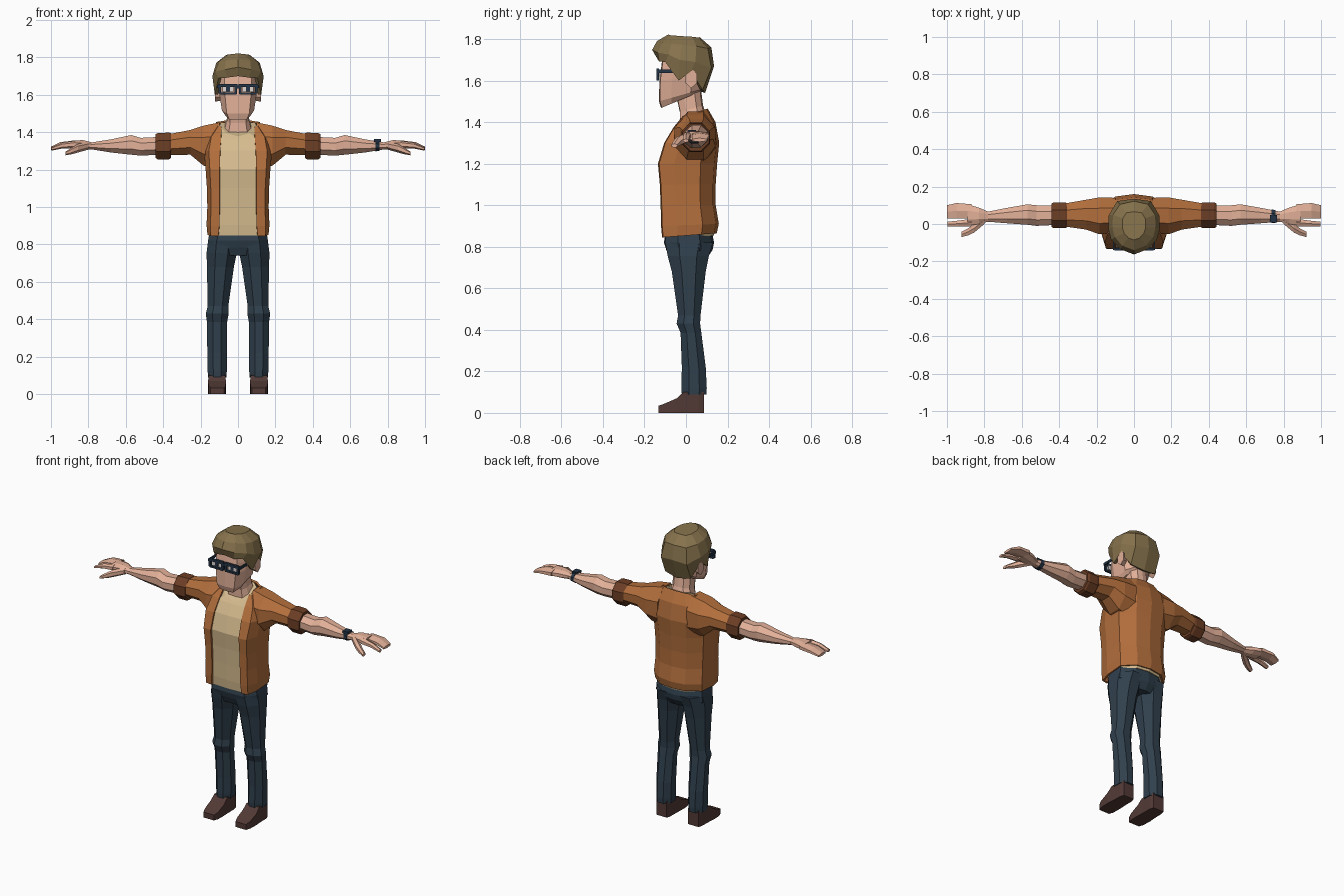
import bpy, bmesh, math
from mathutils import Vector, Matrix


def material(name, r, g, b):
    m = bpy.data.materials.new(name)
    lin = [((c / 255 + 0.055) / 1.055) ** 2.4 for c in (r, g, b)]
    m.diffuse_color = (*lin, 1)
    return m


JACKET = material("rust_cloth", 178, 110, 60)
CUFF = material("dark_brown_cloth", 108, 62, 37)
SHIRT = material("cream_cloth", 214, 188, 143)
JEANS = material("navy_denim", 48, 64, 77)
SHOE = material("brown_leather", 82, 58, 54)
SKIN = material("skin", 226, 176, 152)
HAIR = material("sandy_hair", 134, 114, 76)
FRAME = material("blue_black", 36, 52, 70)
EYE = material("eye_white", 225, 215, 210)


def finish(name, bm, mat, mirror=False, thick=0):
    bmesh.ops.recalc_face_normals(bm, faces=bm.faces)
    me = bpy.data.meshes.new(name)
    bm.to_mesh(me)
    bm.free()
    me.materials.append(mat)
    ob = bpy.data.objects.new(name, me)
    bpy.context.collection.objects.link(ob)
    if thick:
        s = ob.modifiers.new("thickness", 'SOLIDIFY')
        s.thickness, s.offset = thick, -1
    if mirror:
        m = ob.modifiers.new("mirror", 'MIRROR')
        m.use_mirror_merge = False
    return ob


def loft(name, rings, mat, closed=True, caps=True, **kw):
    """Skin a run of equal-sized point rings."""
    bm = bmesh.new()
    rows = [[bm.verts.new(p) for p in r] for r in rings]
    n = len(rows[0])
    for a, b in zip(rows, rows[1:]):
        for i in range(n if closed else n - 1):
            j = (i + 1) % n
            bm.faces.new((a[i], a[j], b[j], b[i]))
    if caps:
        bm.faces.new(rows[0])
        bm.faces.new(rows[-1])
    return finish(name, bm, mat, **kw)


def section(axis, pos, a0, a1, b0, b1, n=8):
    """Polygon filling the given extents, across the given axis."""
    out = []
    k = 1 / math.cos(math.pi / n)
    for i in range(n):
        t = 2 * math.pi * (i + 0.5) / n
        a = (a0 + a1) / 2 + (a1 - a0) / 2 * k * math.cos(t)
        b = (b0 + b1) / 2 + (b1 - b0) / 2 * k * math.sin(t)
        out.append({'x': (pos, a, b), 'y': (a, pos, b), 'z': (a, b, pos)}[axis])
    return out


def tube(name, axis, rows, mat, n=8, mirror=True):
    return loft(name, [section(axis, *r, n=n) for r in rows], mat, mirror=mirror)


def both(half):
    """Complete a half ring by reflecting it in x."""
    return half + [(-x, y, z) for x, y, z in reversed(half) if x > 1e-6]


def body(w, yf, yb, zf, zb, xe=0.0):
    """Ring of a trunk: half width, front and back y, front and back z."""
    d, dz = yb - yf, zb - zf
    pts = [(xe, 0), (xe + (w - xe) * 0.7, 0.02), (w, 0.28), (w, 0.72), (w * 0.55, 0.95), (0, 1)]
    return both([(x, yf + d * t, zf + dz * t) for x, t in pts])


def boxes(name, items, mat, mirror=False):
    bm = bmesh.new()
    for c, s in items:
        bmesh.ops.create_cube(bm, size=1, matrix=Matrix.Translation(c) @ Matrix.Diagonal((*s, 1)))
    return finish(name, bm, mat, mirror=mirror)


# Jacket, open at the front: w, y front, y back, z front, z back, opening edge
trunk = [(.163, -.115, .148, .845, .865, .105), (.168, -.12, .158, .90, .91, .10),
         (.164, -.122, .143, 1.0, 1.0, .098), (.166, -.126, .143, 1.1, 1.1, .098),
         (.173, -.135, .15, 1.2, 1.2, .098), (.182, -.105, .16, 1.3, 1.3, .095),
         (.165, -.06, .142, 1.375, 1.40, .09), (.115, -.015, .105, 1.43, 1.465, .088)]
loft("jacket", [body(*r) for r in trunk], JACKET, closed=False, caps=False, thick=0.012)

# Shirt just inside the jacket, with a scooped neck
shirt = [body(w - .014, yf + .006, yb - .014, zf + .003, zb - .012)
         for w, yf, yb, zf, zb, xe in trunk[:-2]]
shirt.append(body(.145, -.062, .128, 1.365, 1.39))
shirt.append(both([(0, -.05, 1.378), (.062, -.038, 1.395), (.098, -.005, 1.435),
                   (.092, .055, 1.452), (.05, .09, 1.455), (0, .094, 1.455)]))
loft("shirt", shirt, SHIRT)

# Sleeves and rolled cuffs
tube("sleeve", 'x', [(.10, -.045, .14, 1.20, 1.452), (.185, -.055, .142, 1.222, 1.435),
                     (.255, -.03, .13, 1.28, 1.412), (.38, -.012, .108, 1.278, 1.388)], JACKET)
tube("cuff", 'x', [(.358, -.018, .112, 1.262, 1.395), (.37, -.022, .116, 1.255, 1.398),
                   (.428, -.022, .116, 1.255, 1.396), (.44, -.016, .11, 1.262, 1.39)], CUFF)

# Forearm and palm
tube("arm", 'x', [(.42, -.005, .098, 1.28, 1.375), (.52, -.01, .10, 1.275, 1.37),
                  (.57, -.004, .105, 1.28, 1.385), (.68, .004, .086, 1.292, 1.362),
                  (.78, .012, .066, 1.308, 1.346), (.83, .0, .088, 1.308, 1.358),
                  (.89, -.01, .105, 1.315, 1.355)], SKIN)
# Fingers and thumb
tube("fingers", 'x', [(.87, .03, .106, 1.318, 1.354), (.95, .03, .112, 1.318, 1.345),
                      (1.0, .03, .10, 1.306, 1.322)], SKIN, n=6)
tube("index_finger", 'x', [(.87, -.012, .028, 1.318, 1.352), (.94, -.014, .018, 1.315, 1.342),
                           (.998, -.014, .012, 1.303, 1.318)], SKIN, n=6)
tube("thumb", 'x', [(.80, .0, .04, 1.31, 1.345), (.855, -.046, .0, 1.295, 1.335),
                    (.885, -.06, -.022, 1.286, 1.318), (.922, -.07, -.042, 1.278, 1.295)], SKIN, n=6)

# Wrist watch on one arm
tube("watch_strap", 'x', [(.735, .004, .078, 1.298, 1.356), (.757, .006, .074, 1.30, 1.354)],
     FRAME, mirror=False)
boxes("watch_face", [((.746, .028, 1.355), (.036, .04, .016))], FRAME)

# Jeans: hips and legs
loft("hips", [body(*r) for r in [(.12, -.075, .10, .742, .742), (.163, -.095, .128, .785, .785),
                                 (.16, -.106, .135, .82, .82), (.152, -.10, .125, .87, .87)]], JEANS)
tube("leg", 'z', [(.82, .004, .16, -.10, .13), (.755, .006, .168, -.088, .11),
                  (.68, .022, .166, -.068, .095), (.47, .052, .162, -.038, .07),
                  (.43, .05, .172, -.045, .068), (.385, .058, .166, -.026, .074),
                  (.22, .06, .164, -.02, .095), (.12, .06, .162, -.022, .10),
                  (.088, .062, .16, -.02, .098)], JEANS)

# Shoes
tube("shoe", 'y', [(-.133, .076, .148, 0, .034), (-.105, .066, .158, 0, .044),
                   (-.045, .065, .16, 0, .07), (-.012, .067, .157, 0, .10),
                   (.06, .068, .155, 0, .105), (.086, .075, .148, 0, .10)], SHOE, n=4)

# Neck and head
loft("neck", [body(*r) for r in [(.09, -.043, .085, 1.372, 1.44), (.07, -.03, .088, 1.40, 1.462),
                                 (.06, -.03, .082, 1.45, 1.48), (.058, -.045, .07, 1.52, 1.58)]], SKIN)
loft("head", [body(*r) for r in [(.068, -.12, .065, 1.468, 1.545), (.086, -.13, .082, 1.50, 1.56),
                                 (.10, -.128, .088, 1.60, 1.62), (.104, -.12, .09, 1.66, 1.66),
                                 (.10, -.112, .10, 1.72, 1.72), (.06, -.07, .06, 1.78, 1.78)]], SKIN)
tube("ear", 'x', [(.09, .0, .04, 1.575, 1.645), (.122, -.002, .052, 1.57, 1.652)], SKIN, n=6)

# Swept hair: hem, widest ring, upper ring, crown
hair = [
    [(0, -.134, 1.70), (.06, -.13, 1.692), (.104, -.10, 1.69), (.124, -.035, 1.60),
     (.122, .025, 1.645), (.09, .08, 1.555), (0, .092, 1.54)],
    [(0, -.163, 1.748), (.07, -.136, 1.735), (.122, -.085, 1.725), (.137, -.03, 1.70),
     (.136, .045, 1.69), (.09, .122, 1.66), (0, .135, 1.67)],
    [(0, -.14, 1.79), (.065, -.115, 1.783), (.102, -.07, 1.778), (.116, -.02, 1.772),
     (.112, .05, 1.766), (.075, .105, 1.755), (0, .122, 1.76)],
    [(0, -.085, 1.822), (.03, -.075, 1.818), (.052, -.05, 1.816), (.062, -.02, 1.814),
     (.06, .03, 1.811), (.04, .06, 1.807), (0, .066, 1.809)]]
bm_hair = loft("hair", [both(r) for r in hair], HAIR, caps=False, thick=0.018)
loft("hair_crown", [both([(x, y, z - dz) for x, y, z in hair[-1]]) for dz in (.012, 0)], HAIR)

# Glasses: rims, bridge and temples
rims = [((.054, -.136, 1.65), (.10, .014, .016)), ((.054, -.136, 1.607), (.09, .014, .011)),
        ((.012, -.136, 1.628), (.012, .014, .045)), ((.098, -.136, 1.63), (.014, .014, .048)),
        ((0, -.136, 1.642), (.03, .012, .014)), ((.107, -.06, 1.645), (.008, .16, .015))]
boxes("glasses", rims, FRAME, mirror=True)

# Eyes behind the lenses
boxes("eye", [((.054, -.13, 1.628), (.06, .008, .026))], EYE, mirror=True)
boxes("pupil", [((.054, -.133, 1.63), (.02, .008, .024))], FRAME, mirror=True)
